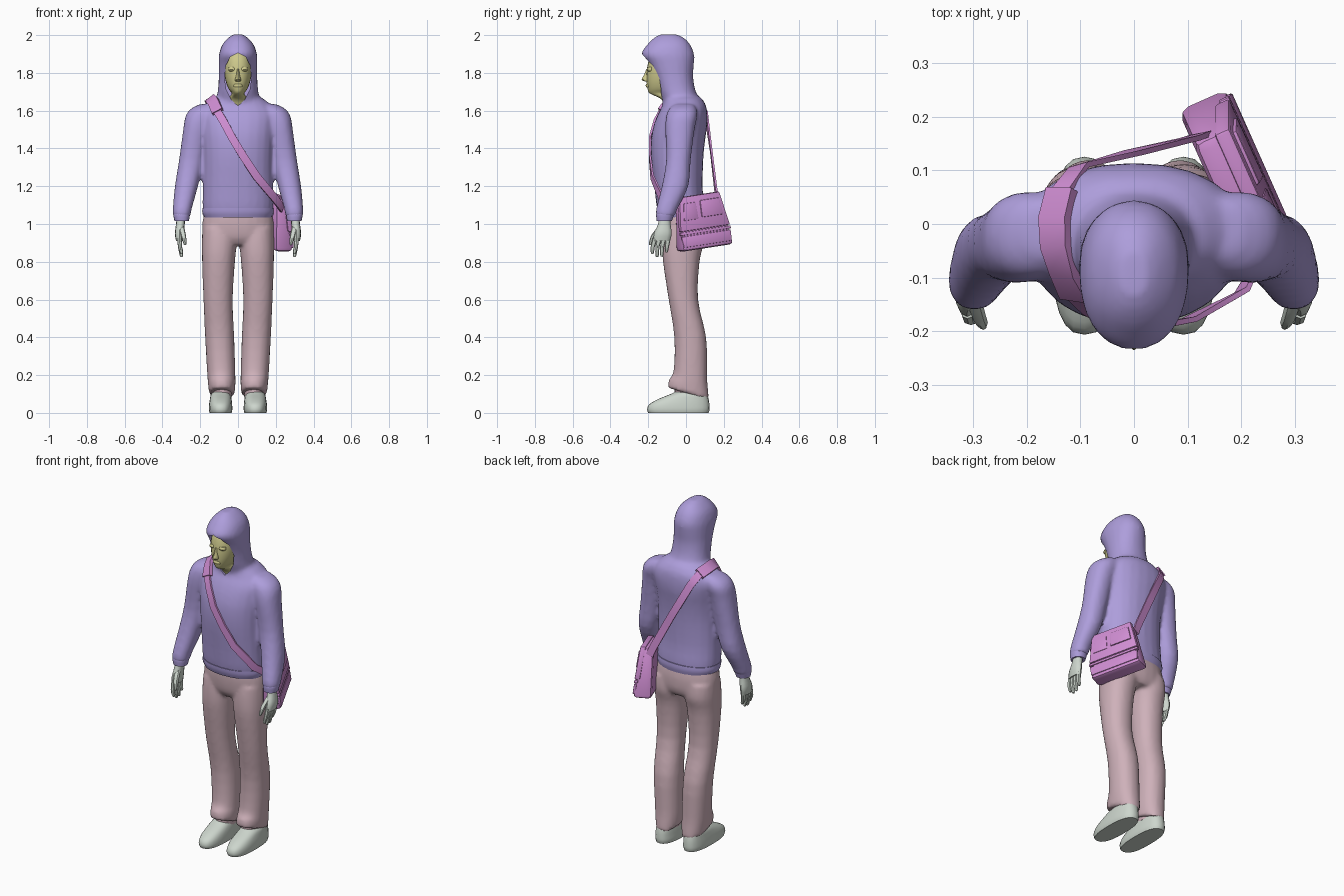
import bpy, bmesh, math
from mathutils import Vector, Matrix
from mathutils.bvhtree import BVHTree

if "Cube" in bpy.data.objects:
    bpy.data.objects.remove(bpy.data.objects["Cube"])


def material(name, rgb):
    m = bpy.data.materials.new(name)
    m.diffuse_color = (*rgb, 1)
    m.use_nodes = True
    m.node_tree.nodes["Principled BSDF"].inputs["Base Color"].default_value = m.diffuse_color
    return m


LILAC = material("lilac cloth", (0.42, 0.34, 0.71))
ROSE = material("dusty rose cloth", (0.62, 0.44, 0.49))
ORCHID = material("orchid canvas", (0.63, 0.27, 0.65))
GREY = material("pale grey green", (0.61, 0.67, 0.61))
STRAW = material("straw skin", (0.61, 0.58, 0.26))


def finish(bm, name, mat, angle=40):
    bmesh.ops.recalc_face_normals(bm, faces=bm.faces)
    me = bpy.data.meshes.new(name)
    bm.to_mesh(me)
    bm.free()
    me.materials.append(mat)
    smooth(me, angle)
    ob = bpy.data.objects.new(name, me)
    bpy.context.collection.objects.link(ob)
    return ob


def smooth(me, angle):
    me.polygons.foreach_set("use_smooth", [True] * len(me.polygons))
    me.set_sharp_from_angle(angle=math.radians(angle))


def loft(bm, rings, p=2.2, sides=24, steps=3, tilt=None, both=False):
    """Stack of superellipses; ring = (z, x0, x1, y0, y1), smoothly interpolated."""
    pts = []
    for i in range(len(rings) - 1):
        a, b, c, d = (rings[max(0, min(len(rings) - 1, i + k))] for k in (-1, 0, 1, 2))
        for s in range(steps):
            t = s / steps
            pts.append([0.5 * (2 * q + (r - o) * t + (2 * o - 5 * q + 4 * r - e) * t * t
                               + (3 * q - o - 3 * r + e) * t ** 3) for o, q, r, e in zip(a, b, c, d)])
    pts.append(rings[-1])
    for sx in ((1, -1) if both else (1,)):
        loops = []
        for z, x0, x1, y0, y1 in pts:
            loop = []
            for k in range(sides):
                c, s = math.cos(2 * math.pi * k / sides), math.sin(2 * math.pi * k / sides)
                x = (x0 + x1) / 2 + (x1 - x0) / 2 * math.copysign(abs(c) ** (2 / p), c)
                y = (y0 + y1) / 2 + (y1 - y0) / 2 * math.copysign(abs(s) ** (2 / p), s)
                loop.append(bm.verts.new((sx * x, y, z + (tilt(y, z) if tilt else 0))))
            loops.append(loop)
        for a, b in zip(loops, loops[1:]):
            for k in range(sides):
                bm.faces.new((a[k], a[(k + 1) % sides], b[(k + 1) % sides], b[k]))
        bm.faces.new(loops[0])
        bm.faces.new(loops[-1])


def fuse(ob, voxel, cutter=None):
    """Merge overlapping volumes into one skin, then cut."""
    r = ob.modifiers.new("fuse", 'REMESH')
    r.mode, r.voxel_size = 'VOXEL', voxel
    s = ob.modifiers.new("relax", 'SMOOTH')
    s.factor, s.iterations = 0.5, 5
    if cutter:
        b = ob.modifiers.new("opening", 'BOOLEAN')
        b.operation, b.object, b.solver = 'DIFFERENCE', cutter, 'EXACT'
    dg = bpy.context.evaluated_depsgraph_get()
    dg.update()
    me = bpy.data.meshes.new_from_object(ob.evaluated_get(dg))
    ob.modifiers.clear()
    ob.data = me
    smooth(me, 45)


# Hooded top: torso, sleeves and hood fused, with a face opening
bm = bmesh.new()
torso = [(1.04, .178, -.14, .09), (1.09, .187, -.155, .095), (1.2, .186, -.168, .088), (1.35, .186, -.185, .092),
         (1.45, .192, -.185, .102), (1.52, .2, -.172, .112), (1.58, .205, -.15, .113), (1.63, .175, -.125, .105),
         (1.67, .125, -.12, .08)]
loft(bm, [(z, -w, w, f, b) for z, w, f, b in torso])
loft(bm, [(1.04, .252, .343, -.158, -.06), (1.08, .245, .345, -.158, -.045), (1.2, .212, .334, -.128, .012),
          (1.34, .18, .312, -.105, .025), (1.5, .15, .29, -.11, .045), (1.57, .12, .278, -.105, .06),
          (1.61, .1, .25, -.09, .055), (1.635, .1, .2, -.06, .04)], both=True)
hood = [(1.58, .17, -.14, .1), (1.64, .125, -.125, .085), (1.7, .108, -.145, .052), (1.78, .102, -.17, .038),
        (1.85, .102, -.205, .042), (1.9, .1, -.236, .043), (1.95, .083, -.205, .022), (1.985, .052, -.17, -.01),
        (2.004, .025, -.135, -.05)]
loft(bm, [(z, -w, w, f, b) for z, w, f, b in hood])
hoodie = finish(bm, "hooded_top", LILAC)

bm = bmesh.new()
half = [(0, 1.905), (.04, 1.885), (.064, 1.84), (.071, 1.77), (.062, 1.71), (.036, 1.66), (0, 1.625)]
egg = half + [(-x, z) for x, z in half[-2:0:-1]]
face = bm.faces.new([bm.verts.new((x, -.4, z)) for x, z in egg])
ext = bmesh.ops.extrude_face_region(bm, geom=[face])
bmesh.ops.translate(bm, vec=(0, .33, 0), verts=[v for v in ext["geom"] if isinstance(v, bmesh.types.BMVert)])
cutter = finish(bm, "face_opening_cutter", LILAC)
cutter.hide_render = True
fuse(hoodie, 0.011, cutter)
bpy.data.objects.remove(cutter)

# Ribbed waistband and cuffs
bm = bmesh.new()
loft(bm, [(1.035, -.18, .18, -.145, .095), (1.06, -.189, .189, -.154, .1), (1.085, -.188, .188, -.157, .099)])
loft(bm, [(1.015, .26, .336, -.155, -.075), (1.045, .255, .342, -.158, -.065), (1.06, .255, .342, -.155, -.06)],
     both=True)
finish(bm, "waistband_and_cuffs", LILAC)

# Head with nose, brow and lips
bm = bmesh.new()
loft(bm, [(1.6, -.06, .06, -.105, 0), (1.66, -.052, .052, -.13, 0), (1.69, -.034, .034, -.19, 0),
          (1.715, -.05, .05, -.203, 0), (1.76, -.066, .066, -.209, 0), (1.82, -.073, .073, -.207, 0),
          (1.88, -.068, .068, -.192, 0), (1.92, -.045, .045, -.16, 0)])
loft(bm, [(1.755, -.016, .016, -.218, -.18), (1.765, -.016, .016, -.235, -.18), (1.79, -.01, .01, -.222, -.18),
          (1.82, -.008, .008, -.21, -.18)], p=2, sides=8)
loft(bm, [(1.722, -.02, .02, -.207, -.18), (1.732, -.024, .024, -.214, -.18), (1.742, -.02, .02, -.209, -.18)], sides=12)
loft(bm, [(1.808, .014, .046, -.2, -.17), (1.817, .01, .052, -.209, -.17), (1.83, .012, .048, -.203, -.17)],
     sides=12, both=True)
finish(bm, "head", STRAW)

# Trousers: hips and legs fused, slanted hems
bm = bmesh.new()
hips = [(.89, .17, -.1, .08), (.93, .188, -.125, .098), (1., .19, -.135, .1), (1.06, .178, -.135, .09)]
loft(bm, [(z, -w, w, f, b) for z, w, f, b in hips])
loft(bm, [(.105, .018, .152, -.098, .122), (.15, .014, .158, -.09, .118), (.21, .014, .163, -.066, .112),
          (.4, .02, .174, -.062, .107), (.6, .028, .183, -.092, .064), (.8, .016, .19, -.122, .072),
          (.9, .006, .192, -.126, .095), (.98, .004, .188, -.12, .09)],
     tilt=lambda y, z: -.3 * y * max(0, min(1, (.3 - z) / .15)), both=True)
trousers = finish(bm, "trousers", ROSE)
fuse(trousers, 0.011)
bm = bmesh.new()
loft(bm, [(.08, .035, .135, -.06, .09), (.2, .03, .14, -.06, .1)], both=True)
finish(bm, "trouser_linings", ROSE)

# Shoes
bm = bmesh.new()
loft(bm, [(0, .034, .15, -.2, .12), (.018, .03, .154, -.206, .125), (.045, .031, .153, -.195, .124),
          (.072, .034, .149, -.15, .12), (.098, .04, .143, -.085, .112), (.112, .05, .13, -.055, .1)],
     p=2.5, both=True)
finish(bm, "shoes", GREY)

# Hands: palm, four fingers, thumb
bm = bmesh.new()
loft(bm, [(1.04, .28, .325, -.14, -.085), (1., .282, .328, -.148, -.082), (.95, .288, .334, -.168, -.076),
          (.91, .29, .328, -.174, -.084)], sides=12, both=True)
for i, tip in enumerate((.842, .825, .828, .85)):
    y0, y1 = -.163 + .023 * i, -.176 + .025 * i
    loft(bm, [(.925, .298, .322, y0 - .013, y0 + .013), (.88, .296, .318, y1 - .011, y1 + .011),
              (tip + .01, .291, .309, y1 - .011, y1 + .007), (tip, .294, .304, y1 - .007, y1 + .003)],
         sides=8, steps=2, both=True)
loft(bm, [(.985, .285, .315, -.15, -.12), (.94, .276, .302, -.184, -.155), (.905, .272, .292, -.195, -.172),
          (.888, .275, .286, -.197, -.184)], sides=8, steps=2, both=True)
finish(bm, "hands", GREY)

# Shoulder bag, in its own frame: x outward, y along, z up
FRAME = (Matrix.Translation((.195, .08, 1.012)) @ Matrix.Rotation(math.radians(24), 4, 'Z')
         @ Matrix.Rotation(math.radians(8), 4, 'X'))


def outer(w):
    return .035 - .13 * w


def block(name, w0, w1, u0, u1, depth, proud, bevel):
    """Tapered block on the bag's sloping outer side; u0, u1 = spans at bottom and top."""
    bm = bmesh.new()
    vs = []
    for w, (a, b) in ((w0, u0), (w1, u1)):
        n1 = outer(w) + proud
        n0 = -.05 if depth is None else n1 - depth
        vs.append([bm.verts.new(FRAME @ Vector(c)) for c in ((n0, a, w), (n1, a, w), (n1, b, w), (n0, b, w))])
    bm.faces.new(vs[0])
    bm.faces.new(vs[1])
    for k in range(4):
        bm.faces.new((vs[0][k], vs[0][k - 1], vs[1][k - 1], vs[1][k]))
    bmesh.ops.bevel(bm, geom=bm.edges[:], offset=bevel, segments=2, profile=.5, affect='EDGES')
    finish(bm, name, ORCHID, 30)


block("bag_body", -.14, .14, (-.148, .152), (-.115, .118), None, 0, .02)
block("bag_flap", -.035, .145, (-.145, .145), (-.116, .118), .03, .007, .006)
block("bag_flap_band", -.055, -.04, (-.148, .147), (-.147, .146), .02, .006, .003)
block("bag_lower_panel", -.12, -.062, (-.14, .14), (-.145, .144), .015, .005, .004)
block("bag_pocket", .025, .115, (-.01, .115), (-.005, .105), .02, .014, .005)
block("bag_side_patch", .02, .11, (-.115, -.03), (-.1, -.03), .012, .01, .003)

# Strap laid over the chest and shoulder by casting onto the top
tree = BVHTree.FromObject(hoodie, bpy.context.evaluated_depsgraph_get())


def cast(start, direction):
    hit, normal, _, _ = tree.ray_cast(Vector(start), Vector(direction))
    return hit + normal * .008, normal


def ribbon(name, path, width, thick):
    bm = bmesh.new()
    loops = []
    for i, (p, n) in enumerate(path):
        t = (path[min(i + 1, len(path) - 1)][0] - path[max(i - 1, 0)][0]).normalized()
        side = t.cross(n).normalized() * width
        up = side.cross(t).normalized() * thick
        loops.append([bm.verts.new(p + side * a + up * b) for a, b in ((1, 1), (-1, 1), (-1, -1), (1, -1))])
    for a, b in zip(loops, loops[1:]):
        for k in range(4):
            bm.faces.new((a[k], a[k - 1], b[k - 1], b[k]))
    bm.faces.new(loops[0])
    bm.faces.new(loops[-1])
    finish(bm, name, ORCHID, 40)


front = [(Vector((.235, -.06, 1.08)), Vector((.8, -.6, 0))), (Vector((.2, -.128, 1.13)), Vector((.5, -.85, 0))),
         (Vector((.1, -.18, 1.25)), Vector((.2, -1, 0)))]
front += [cast((x, -1, z), (0, 1, 0)) for x, z in ((.03, 1.355), (-.03, 1.455), (-.075, 1.54))]
pad = [cast((-.105, -1, 1.59), (0, 1, 0))]
pad += [cast((x, y, 1.8), (0, 0, -1)) for x, y in ((-.125, -.085), (-.14, -.04), (-.143, .01), (-.13, .06))]
back = [cast((-.1, 1, 1.585), (0, -1, 0)), (Vector((0, .133, 1.39)), Vector((-.1, 1, .1))),
        (Vector((.105, .158, 1.18)), Vector((-.2, 1, .1))), (Vector((.125, .165, 1.13)), Vector((-.2, 1, 0)))]
ribbon("bag_strap", front + pad + back, .021, .005)
ribbon("strap_pad", pad, .03, .011)
